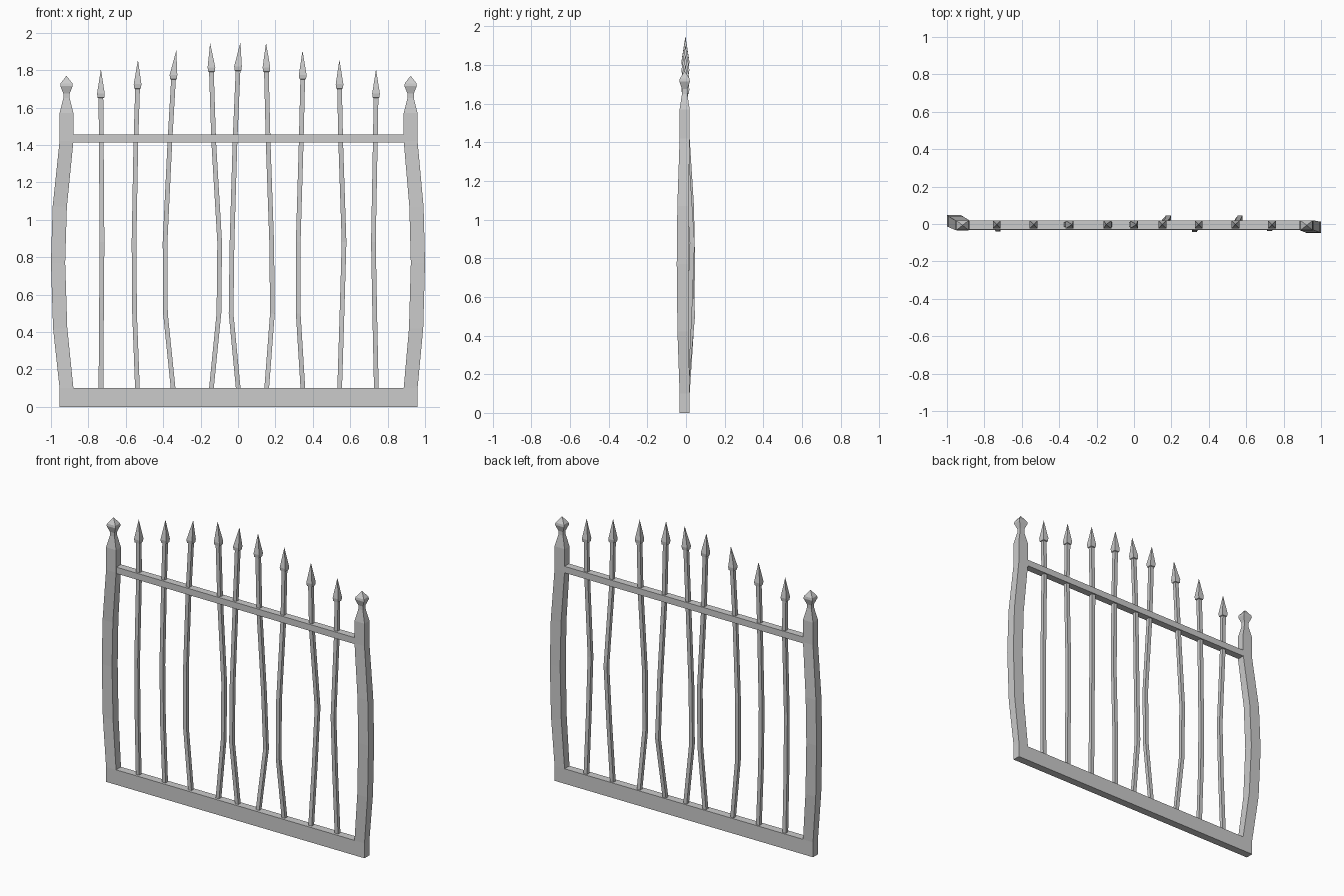
import bpy, bmesh

YC = -0.007  # depth centre line of the frame


def loft(name, rings):
    """Square section swept through rings of (x, y, z, half_x, half_y); half 0 makes a point."""
    bm = bmesh.new()
    prev = None
    for x, y, z, hx, hy in rings:
        if hx == 0:
            cur = [bm.verts.new((x, y, z))] * 4
        else:
            cur = [bm.verts.new((x + sx * hx, y + sy * hy, z))
                   for sx, sy in ((-1, -1), (1, -1), (1, 1), (-1, 1))]
        if prev is None:
            bm.faces.new(cur[::-1])
        else:
            for i in range(4):
                j = (i + 1) % 4
                if hx == 0:
                    bm.faces.new((prev[i], prev[j], cur[0]))
                else:
                    bm.faces.new((prev[i], prev[j], cur[j], cur[i]))
        prev = cur
    bmesh.ops.recalc_face_normals(bm, faces=bm.faces)
    me = bpy.data.meshes.new(name)
    bm.to_mesh(me)
    bm.free()
    ob = bpy.data.objects.new(name, me)
    bpy.context.collection.objects.link(ob)
    return ob


def box(name, x0, x1, y0, y1, z0, z1):
    bpy.ops.mesh.primitive_cube_add(size=1, location=((x0 + x1) / 2, (y0 + y1) / 2, (z0 + z1) / 2))
    ob = bpy.context.object
    ob.name = name
    ob.scale = (x1 - x0, y1 - y0, z1 - z0)


# Horizontal rails
box("bottom_rail", -0.88, 0.886, YC - 0.026, YC + 0.026, 0, 0.1)
box("top_rail", -0.89, 0.9, YC - 0.022, YC + 0.026, 1.412, 1.455)

# Bowed end posts with shoulder, neck and pointed finial
# each step: height, share of outward bow, half width, half depth
post_steps = [(0, 0, .037, .026), (.1, 0, .037, .026), (.42, .75, .038, .029), (.77, 1, .038, .03),
              (1.07, .8, .038, .029), (1.42, 0, .037, .026), (1.57, 0, .037, .026),
              (1.65, 0, .017, .014), (1.675, 0, .017, .014), (1.715, 0, .033, .027),
              (1.73, 0, .031, .025), (1.77, 0, 0, 0)]
for name, x, bow_x, bow_y in (("left_post", -.917, -.045, .024), ("right_post", .923, .039, -.011)):
    loft(name, [(x + b * bow_x, YC + b * bow_y, z, hx, hy) for z, b, hx, hy in post_steps])

# Wobbly bars: x at base, z 0.5, z 0.88, z 1.42, spear base, tip; y at z 0.5 and z 0.88; tip height
bars = [
    (-.733, -.730, -.727, -.731, -.733, -.733, -.020, -.028, 1.805),
    (-.537, -.553, -.556, -.546, -.537, -.535, -.004, -.006, 1.855),
    (-.345, -.388, -.390, -.364, -.345, -.330, .004, .006, 1.905),
    (-.144, -.102, -.098, -.130, -.142, -.149, -.006, -.006, 1.945),
    (.003, -.037, -.032, -.016, .000, .013, -.010, -.012, 1.95),
    (.152, .184, .180, .161, .152, .150, .034, .018, 1.945),
    (.348, .322, .322, .338, .346, .345, -.030, -.026, 1.905),
    (.543, .556, .567, .549, .543, .542, .018, .032, 1.855),
    (.740, .731, .724, .734, .738, .738, -.016, -.024, 1.805),
]
H = .0125  # bar half thickness
for i, (xb, x1, x2, x3, xs, xt, y1, y2, top) in enumerate(bars, 1):
    y0 = -.003
    loft(f"bar_{i}", [
        (xb, y0, .08, H, H), (x1, y1, .5, H, H), (x2, y2, .88, H, H), (x3, y0, 1.42, H, H),
        (xs, y0, top - .155, H, H),
        # four-sided spear head
        (xs, y0, top - .152, .018, .018), (xs, y0, top - .13, .0205, .0205), (xt, y0, top, 0, 0)])
